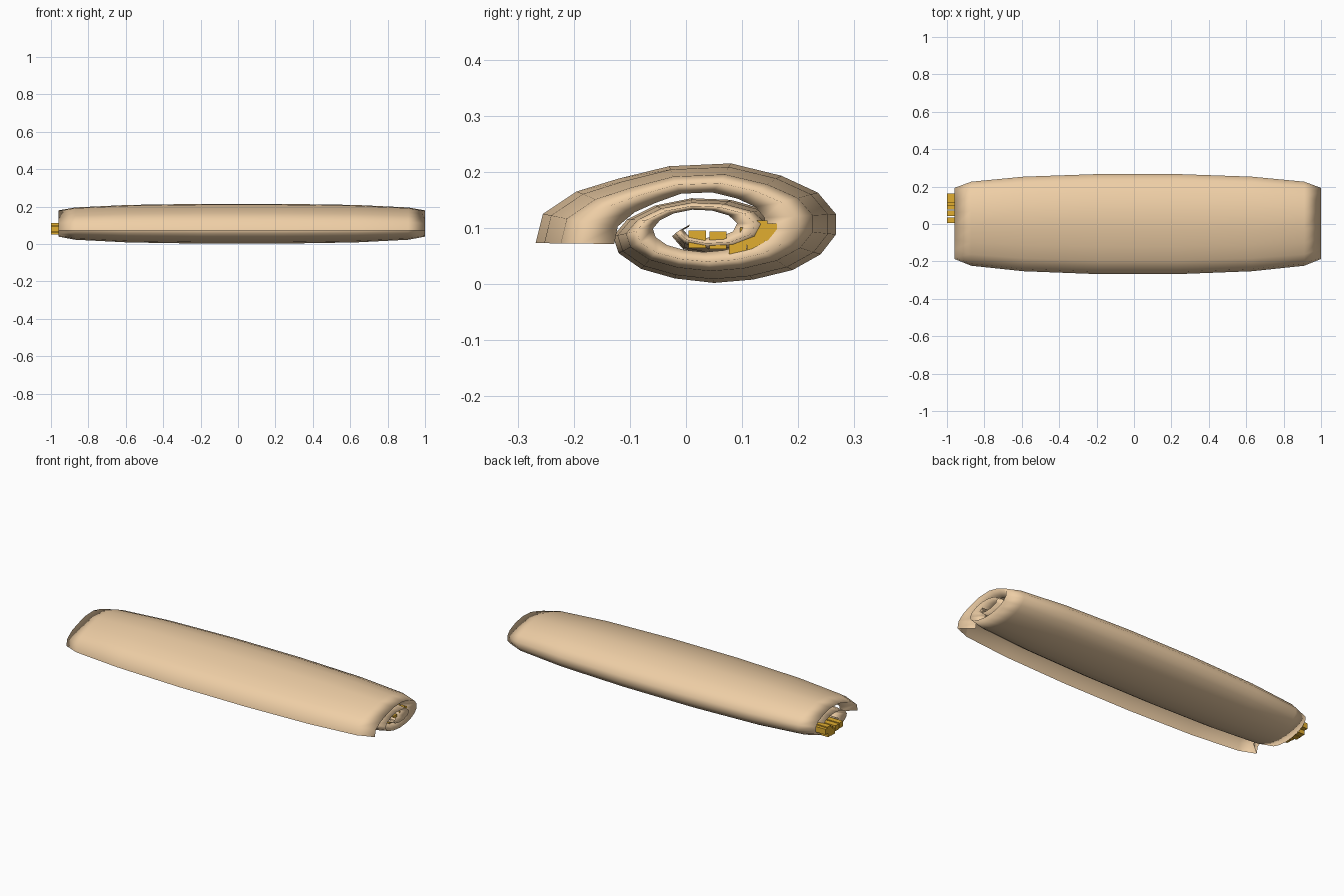
import bpy, bmesh

if "Cube" in bpy.data.objects:
    bpy.data.objects.remove(bpy.data.objects["Cube"])

def material(name, color):
    m = bpy.data.materials.new(name)
    m.diffuse_color = (*color, 1)
    m.use_nodes = True
    m.node_tree.nodes["Principled BSDF"].inputs["Base Color"].default_value = m.diffuse_color
    return m

def make_object(name, bm, mat):
    me = bpy.data.meshes.new(name)
    bm.to_mesh(me)
    bm.free()
    ob = bpy.data.objects.new(name, me)
    bpy.context.collection.objects.link(ob)
    me.materials.append(mat)
    return ob

# Rolled flatbread: spiral section (y, z), from the loose flap inwards
spiral = [(-.268, .073), (-.255, .125), (-.195, .165), (-.12, .188), (-.03, .21),
          (.08, .215), (.17, .193), (.235, .163), (.267, .125), (.267, .088),
          (.24, .053), (.19, .025), (.12, .008), (.05, .002), (-.02, .01),
          (-.08, .027), (-.12, .055), (-.13, .085), (-.105, .115), (-.055, .14),
          (.01, .153), (.08, .15), (.14, .133), (.17, .105), (.155, .075),
          (.105, .055), (.045, .052), (-.005, .062), (-.025, .085), (.005, .102)]

# Section stations: x offset from middle, scale in y, scale in z.
# The last station is tucked back inside the open end.
half = [(.21, 1, 1), (.61, .945, .94), (.89, .84, .81), (.98, .71, .66), (.91, .5, .5)]
stations = [(-x, a, b) for x, a, b in reversed(half)] + half

bm = bmesh.new()
rings = []
for x, sy, sz in stations:
    ring = []
    for i, (y, z) in enumerate(spiral):
        cz = .07 + .042 * min(i / 4, 1)
        ring.append(bm.verts.new((x + .02, .012 + (y - .012) * sy, cz + (z - cz) * sz)))
    rings.append(ring)
for r, s in zip(rings, rings[1:]):
    for i in range(len(spiral) - 1):
        bm.faces.new((r[i], r[i + 1], s[i + 1], s[i]))
for f in bm.faces:
    f.smooth = True
bmesh.ops.recalc_face_normals(bm, faces=bm.faces)
top = max(bm.faces, key=lambda f: f.calc_center_median().z)
top.normal_update()
if top.normal.z < 0:
    bmesh.ops.reverse_faces(bm, faces=bm.faces)
make_object("rolled_wrap", bm, material("bread", (.86, .62, .38)))

# Filling strips running through the roll
orange = material("filling", (.75, .42, .03))
strips = [(.02, .08), (.057, .078), (.092, .067), (.112, .085),
          (.13, .098), (.148, .092), (.124, .069)]
for n, (y, z) in enumerate(strips):
    bm = bmesh.new()
    bmesh.ops.create_cube(bm, size=1)
    for v in bm.verts:
        v.co = (-.02 + v.co.x * 1.96, y + v.co.y * .031, z + v.co.z * .031)
    make_object(f"filling_strip_{n + 1}", bm, orange)
